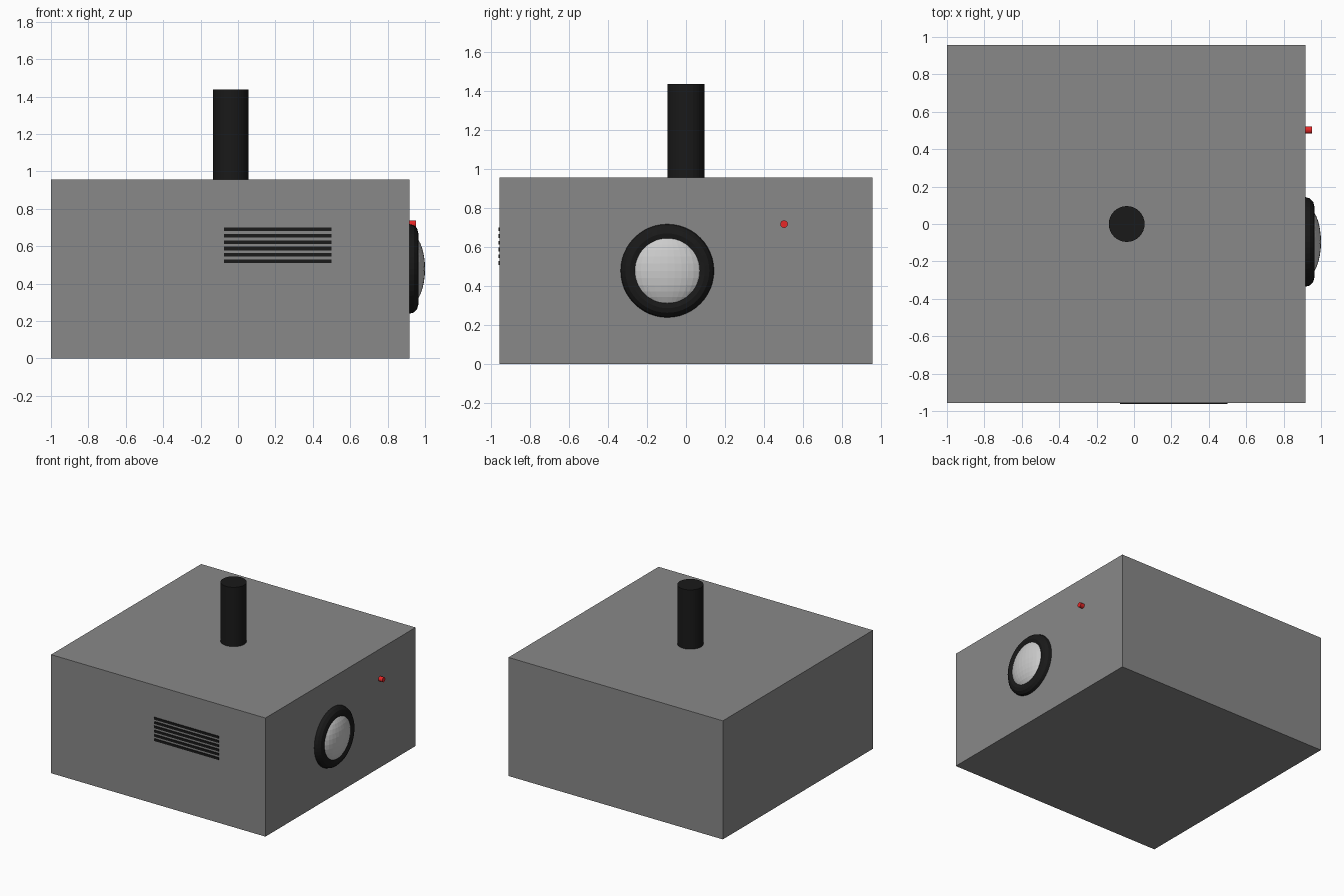
import bpy
from math import pi

if "Cube" in bpy.data.objects:
    bpy.data.objects.remove(bpy.data.objects["Cube"])

U = 0.0958                # base module: the body is 20 x 20 x 10 modules
BX = 1.0 - 20.87 * U / 2 + 0  # placeholder for overall x centring, refined below
BX = -1.0 + 10 * U        # body centre in x
FACE = BX + 10 * U        # x of the right-hand face


def material(name, r, g, b):
    m = bpy.data.materials.new(name)
    m.diffuse_color = (r, g, b, 1)
    m.use_nodes = True
    m.node_tree.nodes["Principled BSDF"].inputs["Base Color"].default_value = m.diffuse_color
    return m


black = material("black", 0.01, 0.01, 0.01)
red = material("red", 0.8, 0.02, 0.02)
grey = material("mid_grey", 0.25, 0.25, 0.25)


def finish(name, mat=None):
    ob = bpy.context.object
    ob.name = name
    if mat:
        ob.data.materials.append(mat)
    return ob


def box(name, size, loc, mat):
    bpy.ops.mesh.primitive_cube_add(size=1, location=loc)
    bpy.context.object.scale = size
    return finish(name, mat)


def cylinder(name, r, depth, loc, mat, rot=(0, 0, 0)):
    bpy.ops.mesh.primitive_cylinder_add(vertices=32, radius=r, depth=depth,
                                        location=loc, rotation=rot)
    return finish(name, mat)


# Main housing
box("body", (20 * U, 20 * U, 10 * U), (BX, 0, 5 * U), grey)

# Post on top
cylinder("top_post", U, 5 * U, (BX + 0.003, 0, 12.5 * U), black)

# Lens ring and domed lens on the right face
bpy.ops.mesh.primitive_torus_add(major_radius=2 * U, minor_radius=0.5 * U,
                                 major_segments=48, minor_segments=12,
                                 location=(FACE, -U, 5 * U), rotation=(0, pi / 2, 0))
finish("lens_ring", black)
bpy.ops.mesh.primitive_uv_sphere_add(segments=32, ring_count=16, radius=1,
                                     location=(FACE, -U, 5 * U))
lens = finish("lens")
lens.scale = (1.0 - FACE, 2 * U, 2 * U)

# Indicator light
cylinder("indicator_light", 0.2 * U, 0.07, (FACE, 0.503, 7.5 * U), red, (0, pi / 2, 0))

# Vent slats on the front
for i in range(6):
    box(f"vent_slat_{i + 1}", (6 * U, 0.01, 0.2 * U),
        (0.212, -10 * U, 0.519 + i * 0.36 * U), black)
